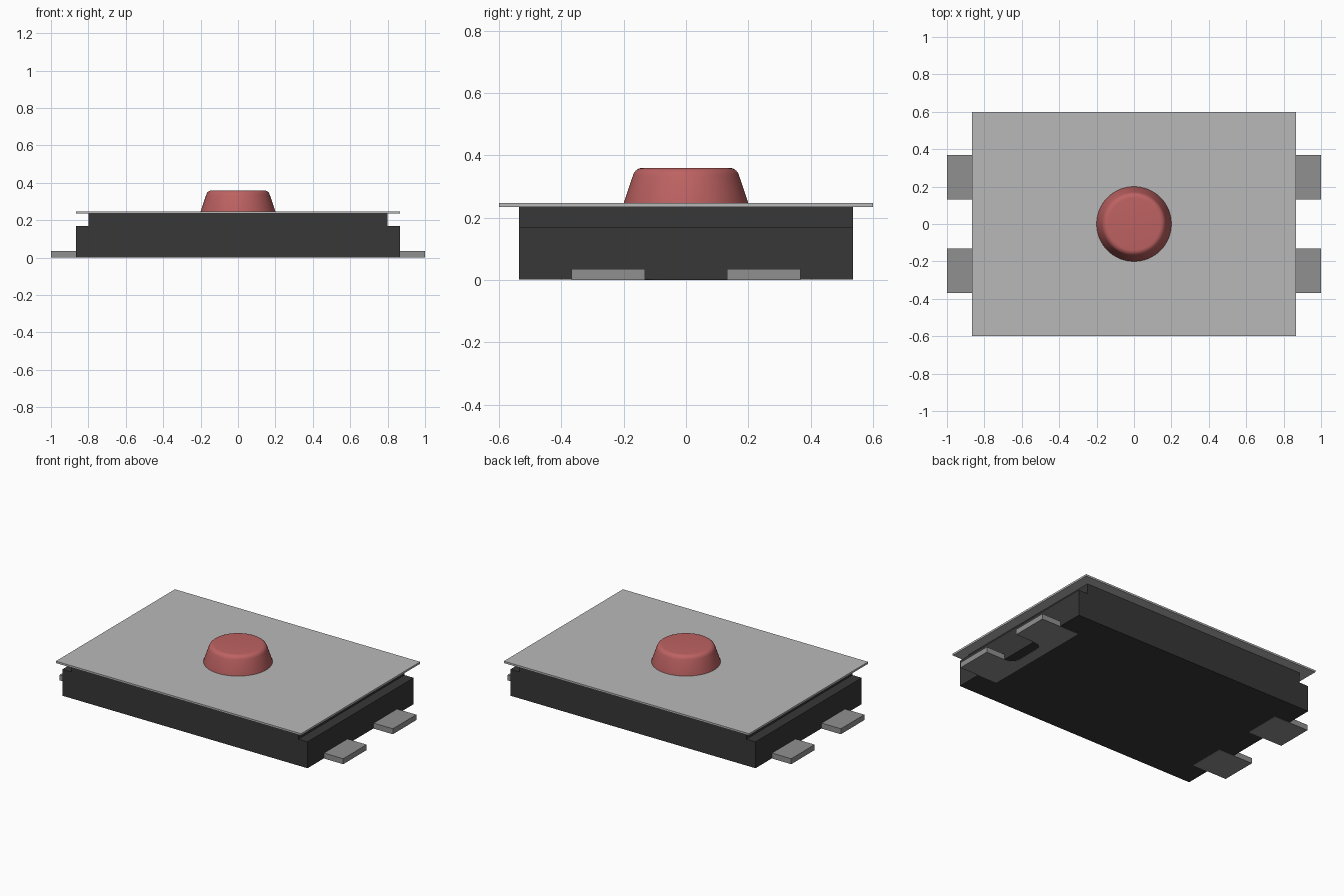
import bpy, bmesh, math

if "Cube" in bpy.data.objects:
    bpy.data.objects.remove(bpy.data.objects["Cube"])


def material(name, rgb):
    m = bpy.data.materials.new(name)
    m.use_nodes = True
    m.diffuse_color = (*rgb, 1)
    m.node_tree.nodes["Principled BSDF"].inputs["Base Color"].default_value = (*rgb, 1)
    return m


BLACK = material("black plastic", (0.038, 0.038, 0.038))
STEEL = material("cover steel", (0.485, 0.485, 0.485))
TIN = material("terminal tin", (0.28, 0.28, 0.28))
RED = material("red plastic", (0.515, 0.122, 0.122))


def finish(name, bm, mat):
    bmesh.ops.recalc_face_normals(bm, faces=bm.faces)
    mesh = bpy.data.meshes.new(name)
    bm.to_mesh(mesh)
    bm.free()
    mesh.materials.append(mat)
    ob = bpy.data.objects.new(name, mesh)
    bpy.context.collection.objects.link(ob)
    return ob


def prism(name, outline, offset, mat):
    """Extrude a closed 3D outline along an offset vector."""
    bm = bmesh.new()
    face = bm.faces.new([bm.verts.new(p) for p in outline])
    ext = bmesh.ops.extrude_face_region(bm, geom=[face])
    moved = [v for v in ext["geom"] if isinstance(v, bmesh.types.BMVert)]
    bmesh.ops.translate(bm, verts=moved, vec=offset)
    return finish(name, bm, mat)


def rect(x0, x1, y0, y1, z):
    return [(x0, y0, z), (x1, y0, z), (x1, y1, z), (x0, y1, z)]


# Stepped housing, its profile drawn in xz and extruded along y
half = [(0.865, 0.002), (0.865, 0.17), (0.80, 0.17), (0.80, 0.237)]
profile = half + [(-x, z) for x, z in reversed(half)]
prism("housing", [(x, -0.535, z) for x, z in profile], (0, 1.07, 0), BLACK)

# Thin cover plate
prism("cover_plate", rect(-0.865, 0.865, -0.6, 0.6, 0.235), (0, 0, 0.012), STEEL)

# Two separate flat terminals on the right
for label, y in (("front", -0.25), ("back", 0.25)):
    prism(f"{label}_right_terminal", rect(-1, -0.755, y - 0.118, y + 0.118, 0),
          (0, 0, 0.035), TIN)

# Joined pair of terminals on the left, with a round-cornered gap between
INNER, GAP, R = 0.80, 0.132, 0.05
arc = [(INNER + R - R * math.sin(a), GAP - R + R * math.cos(a))
       for a in (math.pi / 2 * i / 6 for i in range(7))]
upper = [(0.73, 0.368), (1, 0.368), (1, GAP)] + arc
outline = upper + [(x, -y) for x, y in reversed(upper)]
prism("left_joined_terminals", [(x, y, 0) for x, y in outline], (0, 0, 0.035), TIN)

# Tapered push button with a rounded rim, turned around z
rim = [(0.139 + 0.032 * math.cos(a), 0.328 + 0.032 * math.sin(a))
       for a in (math.radians(12 + 78 * i / 7) for i in range(8))]
path = [(0.0, 0.24), (0.2, 0.24), (0.2, 0.247)] + rim + [(0.0, 0.36)]
bm = bmesh.new()
verts = [bm.verts.new((r, 0, z)) for r, z in path]
edges = [bm.edges.new(pair) for pair in zip(verts, verts[1:])]
bmesh.ops.spin(bm, geom=verts + edges, cent=(0, 0, 0), axis=(0, 0, 1),
               angle=2 * math.pi, steps=64)
bmesh.ops.remove_doubles(bm, verts=bm.verts, dist=1e-5)
button = finish("push_button", bm, RED)
bpy.ops.object.select_all(action="DESELECT")
button.select_set(True)
bpy.context.view_layer.objects.active = button
bpy.ops.object.shade_smooth_by_angle(angle=math.radians(35))
